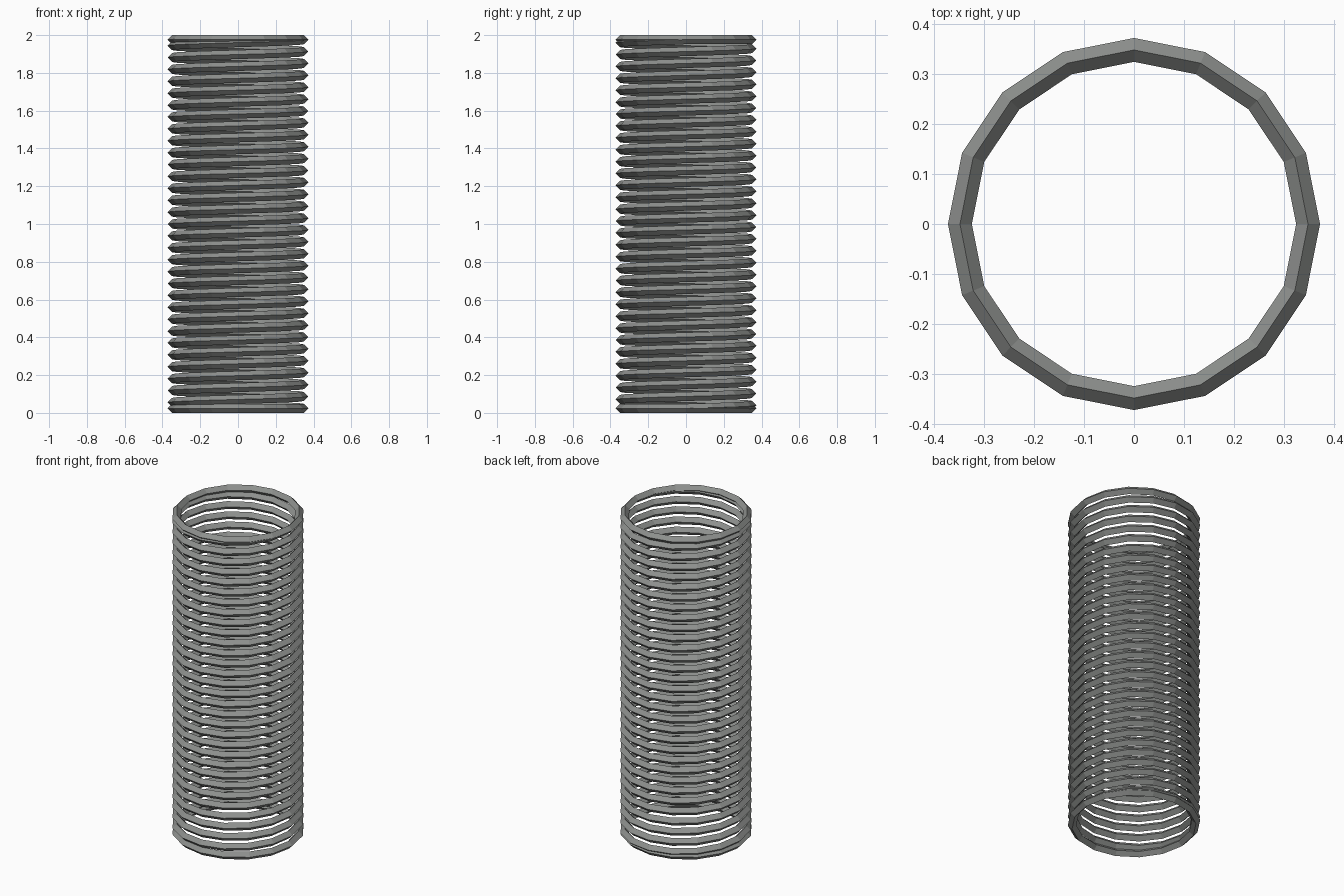
import bpy, bmesh, math

cube = bpy.data.objects.get("Cube")
if cube:
    bpy.data.objects.remove(cube, do_unlink=True)

RADIUS, WIRE, SIDES, TURNS = 0.349, 0.024, 16, 31
PITCH = (2 - 2 * WIRE) / TURNS

metal = bpy.data.materials.new("grey metal")
metal.use_nodes = True
grey = (0.27, 0.28, 0.27, 1)
metal.diffuse_color = grey
metal.node_tree.nodes["Principled BSDF"].inputs["Base Color"].default_value = grey

# Diamond wire section swept along a coil whose first and last turns lie flat
bm = bmesh.new()
section = [(WIRE, 0), (0, WIRE), (-WIRE, 0), (0, -WIRE)]
rings = []
for i in range((TURNS + 2) * SIDES + 1):
    angle = math.tau * i / SIDES
    height = WIRE + PITCH * min(max(i / SIDES - 1, 0), TURNS)
    rings.append([bm.verts.new(((RADIUS + r) * math.cos(angle),
                                (RADIUS + r) * math.sin(angle),
                                height + z)) for r, z in section])
for a, b in zip(rings, rings[1:]):
    for k in range(4):
        n = (k + 1) % 4
        bm.faces.new((a[k], b[k], b[n], a[n]))

# End caps of the wire
bm.faces.new(rings[0])
bm.faces.new(rings[-1][::-1])
bmesh.ops.recalc_face_normals(bm, faces=bm.faces[:])

mesh = bpy.data.meshes.new("coil_spring")
bm.to_mesh(mesh)
bm.free()
mesh.materials.append(metal)
spring = bpy.data.objects.new("coil_spring", mesh)
bpy.context.collection.objects.link(spring)
